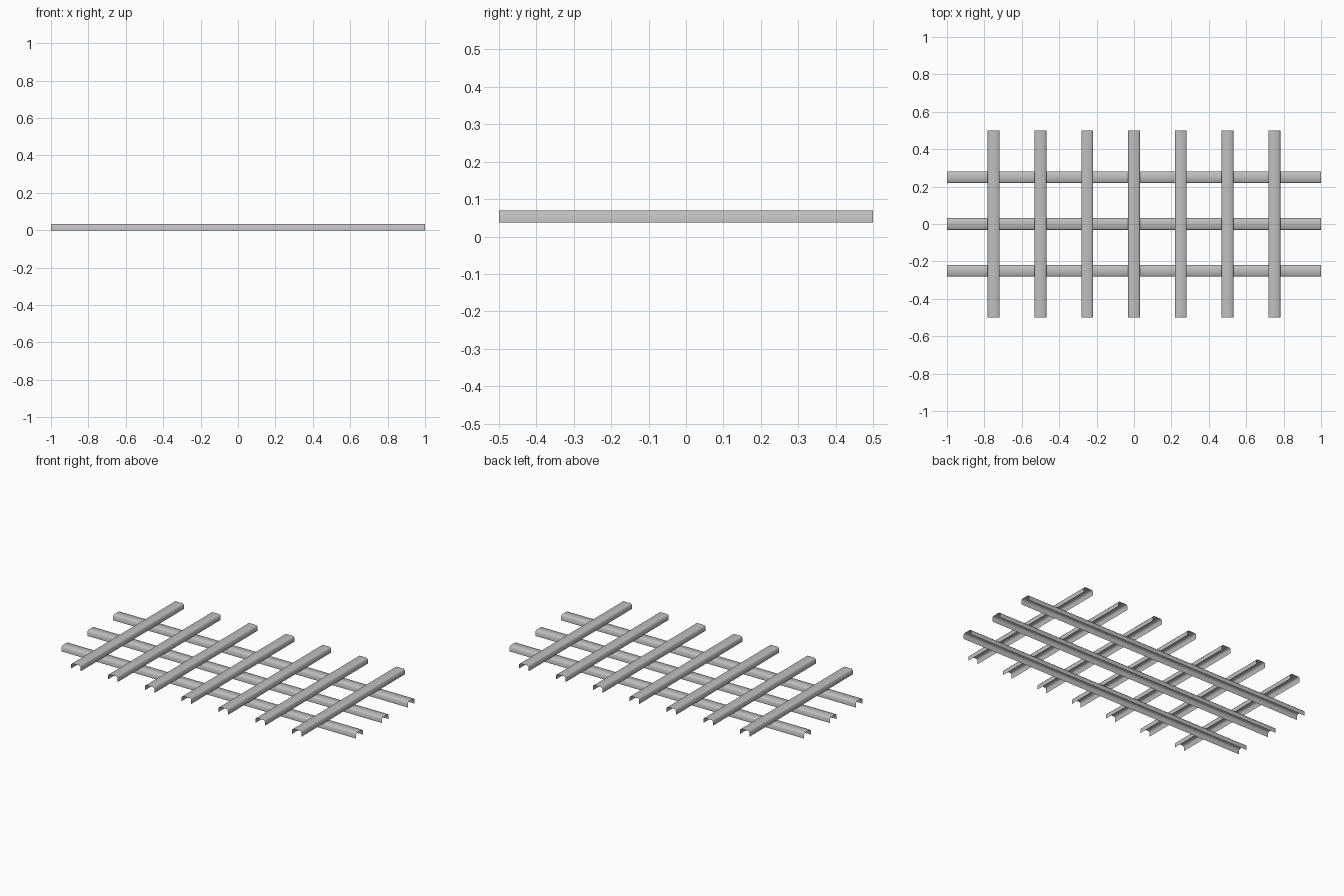
import bpy
import math

cube = bpy.data.objects.get("Cube")
if cube:
    bpy.data.objects.remove(cube, do_unlink=True)

steel = bpy.data.materials.new("grey_steel")
steel.use_nodes = True
colour = (0.52, 0.52, 0.52, 1)
steel.diffuse_color = colour
steel.node_tree.nodes["Principled BSDF"].inputs["Base Color"].default_value = colour

HALF, HEIGHT, BEND = 0.032, 0.033, 0.007

# Open sheet channel: two walls, softened bends and a flat top
right_side = [(HALF, 0), (HALF, HEIGHT - BEND), (HALF - BEND, HEIGHT)]
profile = right_side + [(-u, z) for u, z in reversed(right_side)]


def channel(name, length, location, turn=0):
    """Extrude the channel profile along x, open at both ends and below."""
    n = len(profile)
    verts = [(x, u, z) for x in (-length / 2, length / 2) for u, z in profile]
    faces = [(i, n + i, n + i + 1, i + 1) for i in range(n - 1)]
    mesh = bpy.data.meshes.new(name)
    mesh.from_pydata(verts, [], [tuple(reversed(f)) for f in faces])
    mesh.materials.append(steel)
    mesh.shade_smooth()
    # Keep the outer side of the sheet facing up
    mesh.update()
    if mesh.polygons[n // 2 - 1].normal.z < 0:
        mesh.flip_normals()
    obj = bpy.data.objects.new(name, mesh)
    obj.location = location
    obj.rotation_euler.z = turn
    bpy.context.collection.objects.link(obj)


# Lower long rails
for i in range(3):
    channel(f"long_rail_{i + 1}", 2, (0, (i - 1) * 0.25, 0))

# Upper cross rails resting on the long ones
for i in range(7):
    channel(f"cross_rail_{i + 1}", 1, ((i - 3) * 0.25, 0, 0.037), math.pi / 2)
